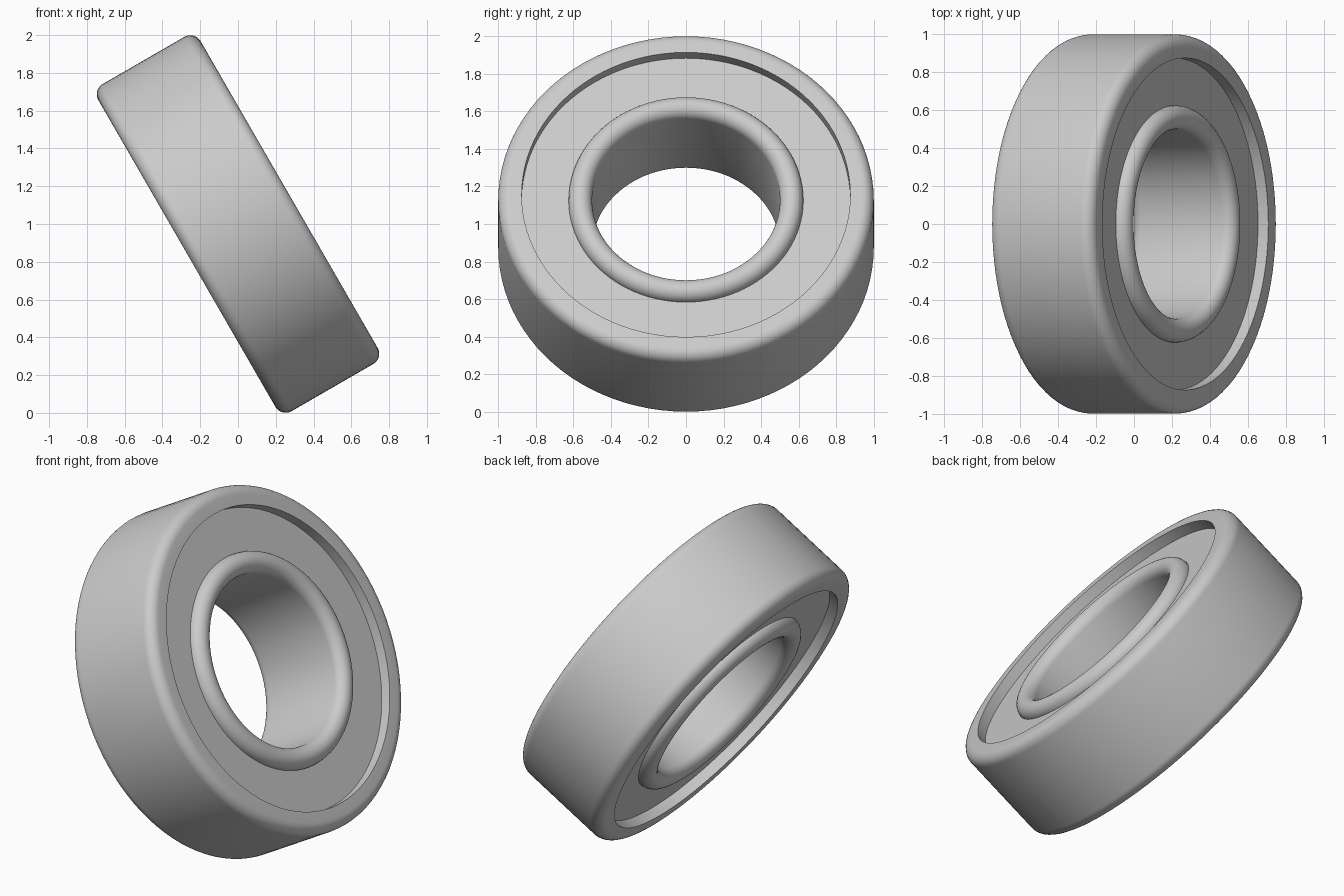
import bpy
import bmesh
from math import sin, cos, pi, radians
from mathutils import Matrix

cube = bpy.data.objects.get("Cube")
if cube:
    bpy.data.objects.remove(cube)

SEGMENTS = 96
HALF_WIDTH = 0.3125
FILLET = 0.0625
SHIELD_FACE = 0.25
TILT = Matrix.Translation((0, 0, 1)) @ Matrix.Rotation(radians(60), 4, 'Y')

steel = bpy.data.materials.new("grey steel")
steel.use_nodes = True
colour = (0.6, 0.6, 0.6, 1)
steel.diffuse_color = colour
steel.node_tree.nodes["Principled BSDF"].inputs["Base Color"].default_value = colour


def arc(radius, height, start, steps=8):
    """Quarter-round fillet about a point of the (radius, height) profile."""
    angles = [radians(start) + pi / 2 * i / steps for i in range(steps + 1)]
    return [(radius + FILLET * cos(a), height + FILLET * sin(a)) for a in angles]


def lathe(name, profile):
    """Revolve a closed profile about the bearing axis, then tilt it."""
    bm = bmesh.new()
    rings = []
    for i in range(SEGMENTS):
        a = 2 * pi * i / SEGMENTS
        rings.append([bm.verts.new((r * cos(a), r * sin(a), h)) for r, h in profile])
    n = len(profile)
    for i, ring in enumerate(rings):
        following = rings[(i + 1) % SEGMENTS]
        for j in range(n):
            k = (j + 1) % n
            bm.faces.new((ring[j], following[j], following[k], ring[k]))
    bmesh.ops.remove_doubles(bm, verts=bm.verts, dist=0.0001)
    bmesh.ops.recalc_face_normals(bm, faces=bm.faces)
    mesh = bpy.data.meshes.new(name)
    bm.to_mesh(mesh)
    bm.free()
    mesh.materials.append(steel)
    obj = bpy.data.objects.new(name, mesh)
    bpy.context.collection.objects.link(obj)
    obj.matrix_world = TILT
    bpy.ops.object.select_all(action='DESELECT')
    obj.select_set(True)
    bpy.context.view_layer.objects.active = obj
    bpy.ops.object.shade_smooth_by_angle(angle=radians(35))


# Outer ring: rounded outside corners, sharp inner lip
core = HALF_WIDTH - FILLET
lathe("outer_ring",
      [(0.875, -HALF_WIDTH)] + arc(1 - FILLET, -core, -90)
      + arc(1 - FILLET, core, 0) + [(0.875, HALF_WIDTH)])

# Inner ring: fully rounded ends around the bore
middle = 0.5 + FILLET
lathe("inner_ring",
      arc(middle, core, 0) + arc(middle, core, 90)
      + arc(middle, -core, 180) + arc(middle, -core, 270))

# Recessed flat shields on both sides, tucked into the rings
for name, side in (("right_shield", -1), ("left_shield", 1)):
    face, back = side * SHIELD_FACE, side * (SHIELD_FACE - 0.04)
    lathe(name, [(0.6, back), (0.89, back), (0.89, face), (0.6, face)])
